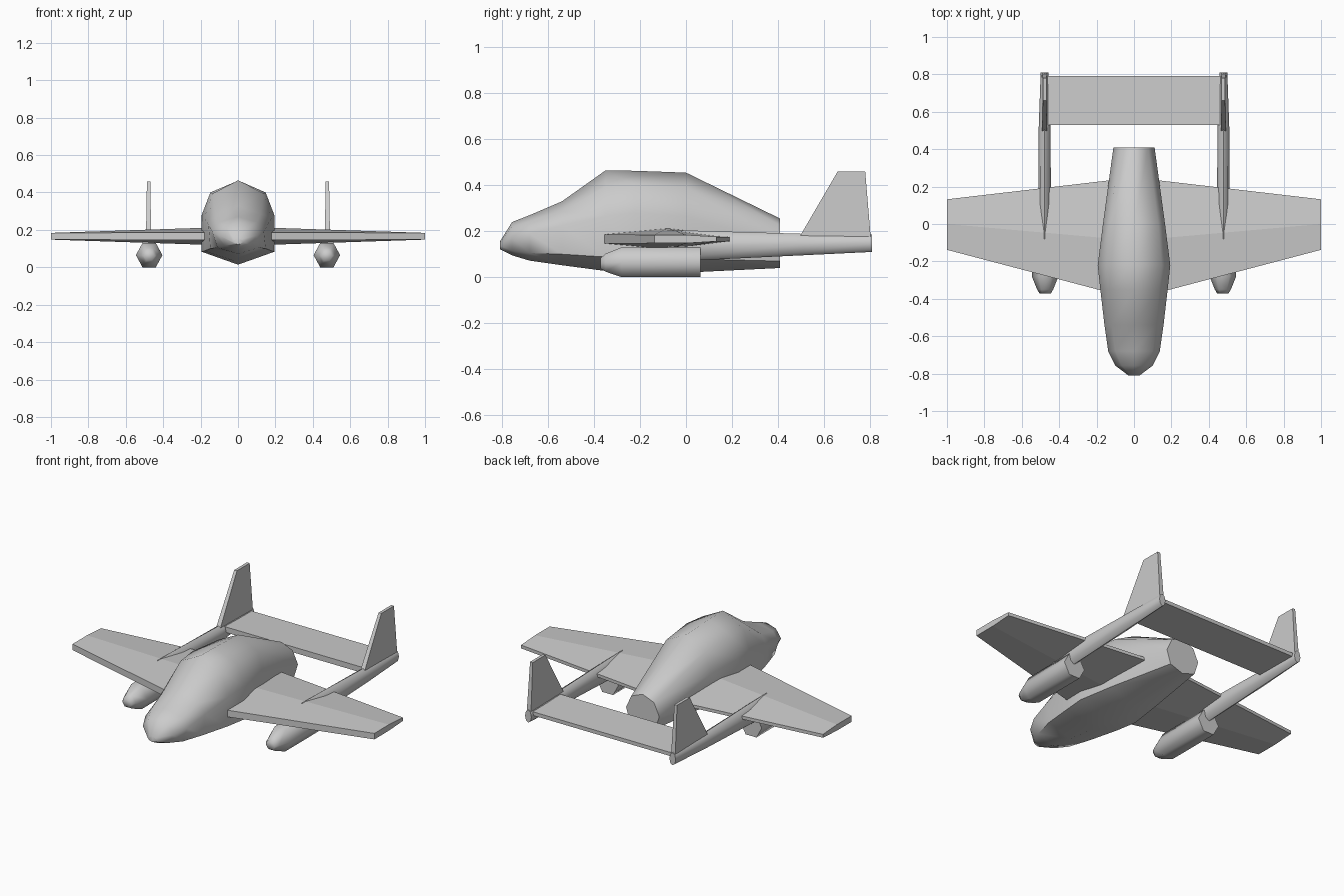
import bpy
from math import cos, sin, radians, pi

if "Cube" in bpy.data.objects:
    bpy.data.objects.remove(bpy.data.objects["Cube"])


def make(name, rings, mirror=False, smooth=None):
    """Loft a closed skin through equal-length rings of points, capped at both ends."""
    n = len(rings[0])
    verts = [p for r in rings for p in r]
    faces = [(i * n + j, i * n + (j + 1) % n, (i + 1) * n + (j + 1) % n, (i + 1) * n + j)
             for i in range(len(rings) - 1) for j in range(n)]
    faces += [tuple(range(n))[::-1], tuple(range(len(verts) - n, len(verts)))]
    mesh = bpy.data.meshes.new(name)
    mesh.from_pydata(verts, [], faces)
    ob = bpy.data.objects.new(name, mesh)
    bpy.context.collection.objects.link(ob)
    bpy.context.view_layer.objects.active = ob
    ob.select_set(True)
    bpy.ops.object.mode_set(mode='EDIT')
    bpy.ops.mesh.select_all(action='SELECT')
    bpy.ops.mesh.normals_make_consistent(inside=False)
    bpy.ops.object.mode_set(mode='OBJECT')
    if mirror:
        mod = ob.modifiers.new("mirror", 'MIRROR')
        mod.use_mirror_merge = False
        bpy.ops.object.modifier_apply(modifier=mod.name)
    if smooth:
        bpy.ops.object.shade_smooth_by_angle(angle=radians(smooth))
    ob.select_set(False)
    return ob


def tube(x, sections, sides, turn=0.0):
    """Rings along y; each section is (y, centre z, x radius, z radius)."""
    return [[(x + rx * cos(turn + 2 * pi * k / sides), y, z + rz * sin(turn + 2 * pi * k / sides))
             for k in range(sides)] for y, z, rx, rz in sections]


# Fuselage: y, top z, upper (x, z), middle (x, z), lower (x, z), bottom z
hull = [
    (-0.81, 0.155, (0.02, 0.15), (0.03, 0.137), (0.02, 0.127), 0.122),
    (-0.757, 0.24, (0.065, 0.22), (0.10, 0.17), (0.07, 0.115), 0.095),
    (-0.68, 0.27, (0.10, 0.242), (0.138, 0.19), (0.11, 0.105), 0.072),
    (-0.54, 0.33, (0.12, 0.285), (0.158, 0.225), (0.148, 0.10), 0.052),
    (-0.35, 0.465, (0.135, 0.395), (0.18, 0.265), (0.178, 0.088), 0.027),
    (-0.22, 0.463, (0.148, 0.40), (0.194, 0.28), (0.194, 0.083), 0.014),
    (0.0, 0.455, (0.13, 0.39), (0.166, 0.265), (0.160, 0.08), 0.02),
    (0.41, 0.255, (0.075, 0.225), (0.11, 0.15), (0.085, 0.07), 0.04),
]
rings = []
for y, zt, u, m, l, zb in hull:
    right = [u, m, l]
    loop = [(0, zt)] + right + [(0, zb)] + [(-x, z) for x, z in reversed(right)]
    rings.append([(x, y, z) for x, z in loop])
make("fuselage", rings, smooth=50)

# Wings: blunt leading edge, thickest near mid chord
wing = []
for x, le, mid, te, zf, zm, zr in [(0.10, -0.375, -0.08, 0.237, 0.02, 0.048, 0.009),
                                   (1.0, -0.138, 0.0, 0.132, 0.018, 0.018, 0.010)]:
    c = 0.166
    wing.append([(x, le, c - zf), (x, mid, c - zm), (x, te, c - zr),
                 (x, te, c + zr), (x, mid, c + zm), (x, le, c + zf)])
make("wing", wing, mirror=True)

# Hexagonal engine pods under the wings
make("engine_pod", tube(0.475, [(-0.372, 0.06, 0.03, 0.026), (-0.35, 0.063, 0.043, 0.045),
                                (-0.28, 0.065, 0.071, 0.075), (0.063, 0.065, 0.071, 0.075)], 6),
     mirror=True, smooth=62)

# Tail booms
make("tail_boom", tube(0.478, [(-0.08, 0.139, 0.033, 0.065), (0.06, 0.138, 0.034, 0.064),
                               (0.50, 0.142, 0.032, 0.047), (0.81, 0.148, 0.021, 0.038)], 8),
     mirror=True, smooth=50)

# Vertical fins: (y front, y back, z, half thickness)
make("tail_fin", [[(0.478 - t, a, z), (0.478 + t, a, z), (0.478 + t, b, z), (0.478 - t, b, z)]
                  for a, b, z, t in [(0.485, 0.805, 0.16, 0.014), (0.66, 0.78, 0.46, 0.009)]],
     mirror=True)

# Tailplane joining the booms
make("tailplane", [[(x, 0.53, 0.145), (x, 0.79, 0.15), (x, 0.79, 0.172), (x, 0.53, 0.178)]
                   for x in (-0.475, 0.475)])
